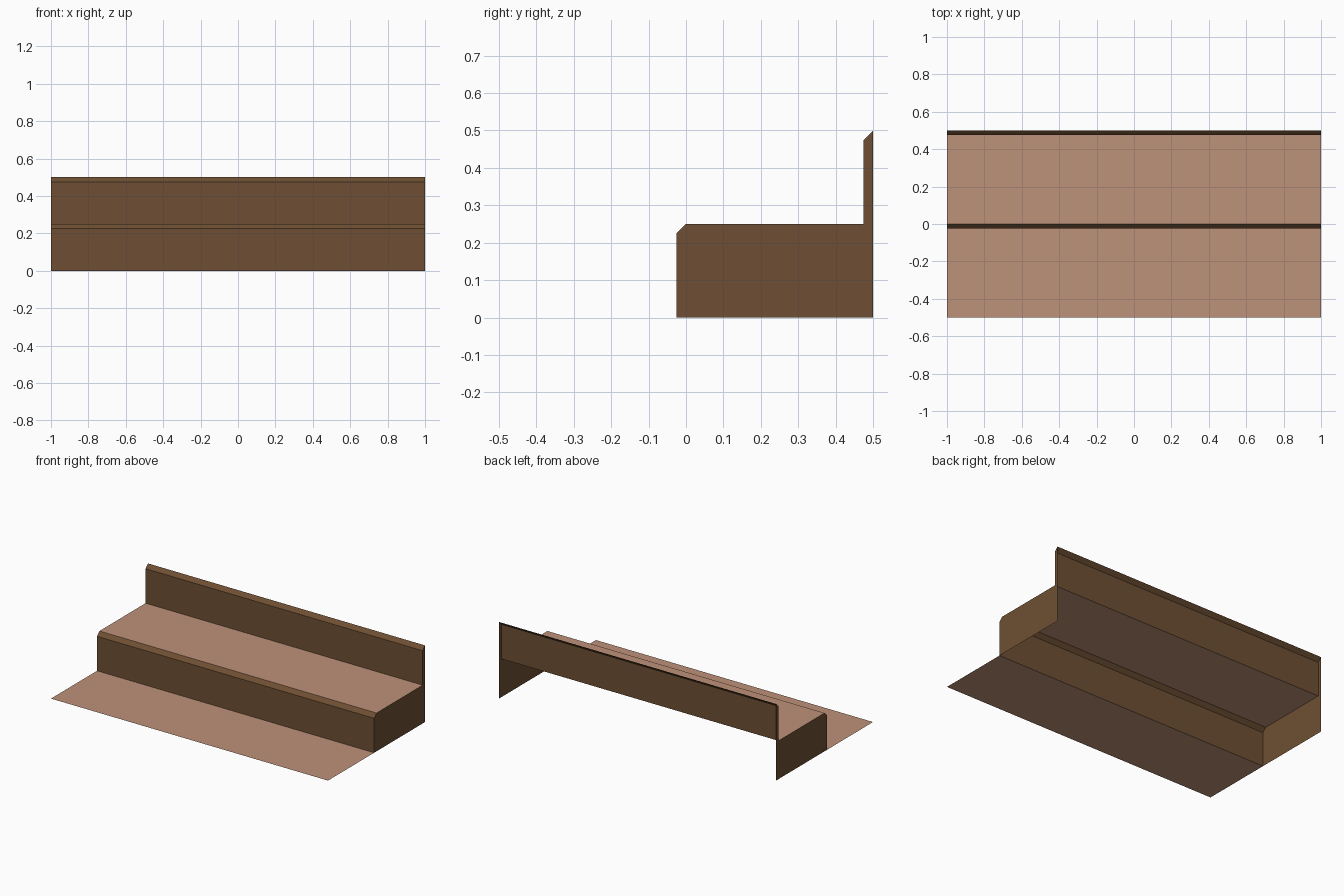
import bpy

if "Cube" in bpy.data.objects:
    bpy.data.objects.remove(bpy.data.objects["Cube"])

HALF = 1.0      # half width of the stairs
LIP = 0.025     # bevelled nosing size
RISE = 0.25
RUN = 0.5


def material(name, rgb):
    mat = bpy.data.materials.new(name)
    mat.diffuse_color = (*rgb, 1.0)
    mat.use_nodes = True
    mat.node_tree.nodes["Principled BSDF"].inputs["Base Color"].default_value = mat.diffuse_color
    return mat


wood = material("dark wood", (0.156, 0.078, 0.033))
tread_mat = material("tan tread", (0.515, 0.287, 0.191))


def build(name, verts, faces, mat):
    mesh = bpy.data.meshes.new(name)
    mesh.from_pydata(verts, [], faces)
    mesh.materials.append(mat)
    mesh.update()
    obj = bpy.data.objects.new(name, mesh)
    bpy.context.collection.objects.link(obj)
    return obj


def strip(name, profile, mat):
    """Sweep a y-z profile across the full width as an open sheet."""
    verts = [(x, y, z) for y, z in profile for x in (-HALF, HALF)]
    faces = [(2 * i, 2 * i + 1, 2 * i + 3, 2 * i + 2) for i in range(len(profile) - 1)]
    return build(name, verts, faces, mat)


def side(name, profile, x):
    """Flat end panel from a y-z outline, facing outward."""
    order = profile if x > 0 else profile[::-1]
    build(name, [(x, y, z) for y, z in order], [tuple(range(len(order)))], wood)


for i in range(2):
    y, z = -0.5 + i * RUN, i * RISE
    front = y + RUN - LIP
    # walking surface
    strip(f"tread_{i + 1}", [(y, z), (front, z)], tread_mat)
    # riser with its sloped nosing
    strip(f"riser_{i + 1}", [(front, z), (front, z + RISE - LIP), (y + RUN, z + RISE)], wood)

# end panels: step block and the narrow upright behind it
block = [(-LIP, 0), (0.5 - LIP, 0), (0.5 - LIP, RISE), (0, RISE), (-LIP, RISE - LIP)]
upright = [(0.5 - LIP, 0), (0.5, 0), (0.5, 0.5), (0.5 - LIP, 0.5 - LIP)]
for label, x in (("left", -HALF), ("right", HALF)):
    side(f"{label}_step_panel", block, x)
    side(f"{label}_upright_panel", upright, x)
